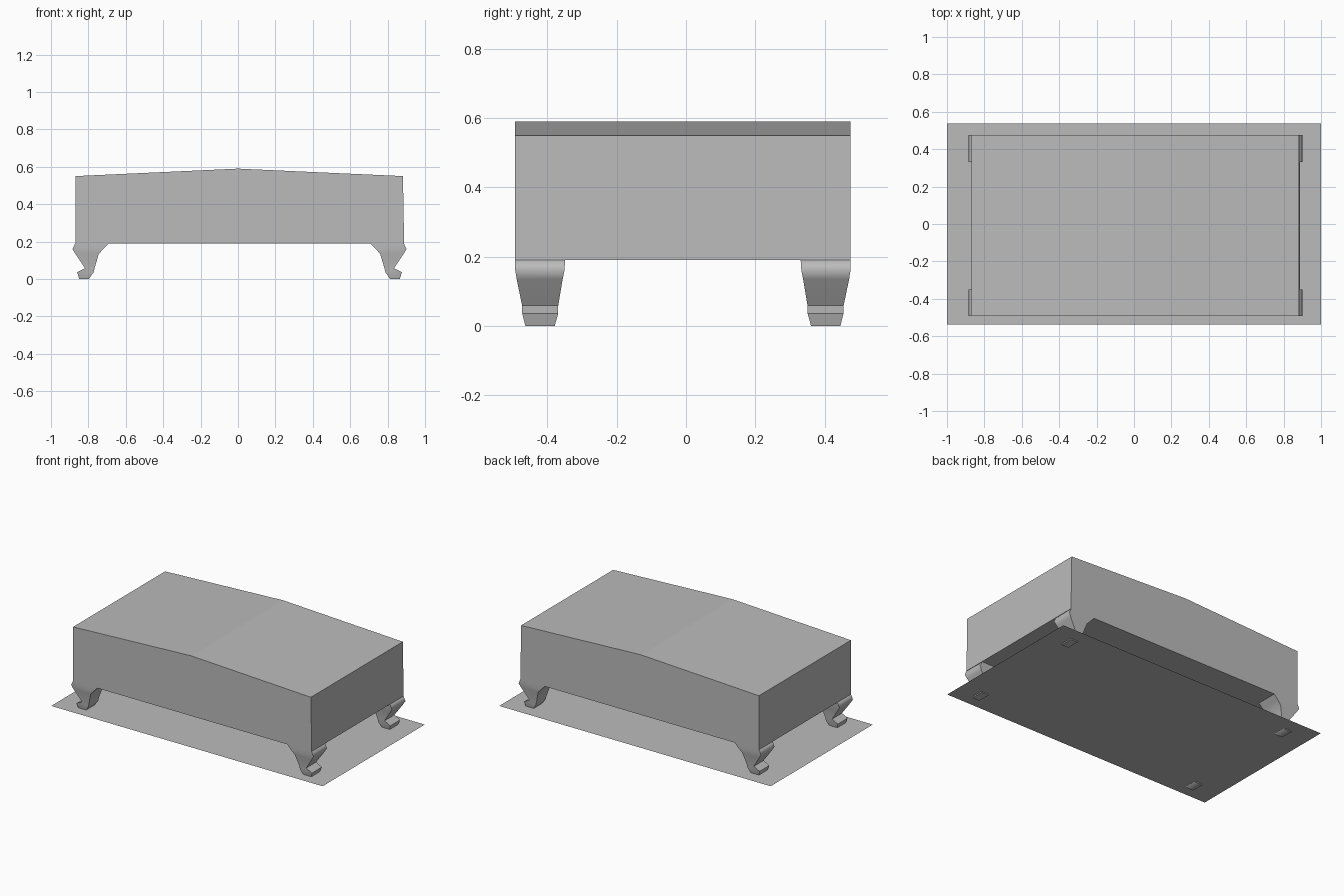
import bpy, bmesh, math

cube = bpy.data.objects.get("Cube")
if cube:
    bpy.data.objects.remove(cube, do_unlink=True)

CX, CY = 0.008, -0.009    # centre of the box on the base

grey = bpy.data.materials.new("mid grey")
grey.use_nodes = True
colour = (0.5, 0.5, 0.5, 1)
grey.diffuse_color = colour
grey.node_tree.nodes["Principled BSDF"].inputs["Base Color"].default_value = colour


def loft(name, rings, smooth=None):
    """Skin a list of equally sized point rings and cap both ends."""
    bm = bmesh.new()
    loops = [[bm.verts.new(p) for p in ring] for ring in rings]
    n = len(loops[0])
    for low, high in zip(loops, loops[1:]):
        for i in range(n):
            j = (i + 1) % n
            bm.faces.new((low[i], low[j], high[j], high[i]))
    bm.faces.new(loops[0])
    bm.faces.new(loops[-1])
    bmesh.ops.recalc_face_normals(bm, faces=bm.faces)
    mesh = bpy.data.meshes.new(name)
    bm.to_mesh(mesh)
    bm.free()
    mesh.materials.append(grey)
    obj = bpy.data.objects.new(name, mesh)
    bpy.context.collection.objects.link(obj)
    if smooth:
        bpy.ops.object.select_all(action='DESELECT')
        obj.select_set(True)
        bpy.context.view_layer.objects.active = obj
        bpy.ops.object.shade_smooth_by_angle(angle=math.radians(smooth))
    return obj


# Box with a shallow ridged lid
section = [(-0.87, 0.19), (0.888, 0.19), (0.882, 0.55), (0, 0.59), (-0.87, 0.55)]
loft("chest_body", [[(x, y, z) for x, z in section] for y in (-0.493, 0.475)])

# Thin floor sheet
bpy.ops.mesh.primitive_plane_add(size=1, location=(0, 0, 0.006))
sheet = bpy.context.object
sheet.name = "floor_sheet"
sheet.scale = (2, 1.075, 1)
sheet.data.materials.append(grey)

# Bracket legs: height, outer x, inner x, outer y, inner y
levels = [
    (0.19, 0.879, 0.70, 0.484, 0.34),
    (0.16, 0.893, 0.728, 0.484, 0.342),
    (0.135, 0.878, 0.752, 0.48, 0.347),
    (0.058, 0.826, 0.775, 0.464, 0.36),
    (0.036, 0.868, 0.78, 0.464, 0.36),
    (0.0, 0.857, 0.805, 0.455, 0.37),
]
for side, sx in (("left", 1), ("right", -1)):
    for end, sy in (("front", -1), ("back", 1)):
        rings = [[(CX + sx * x, CY + sy * y, z)
                  for x, y in ((xo, yo), (xi, yo), (xi, yi), (xo, yi))]
                 for z, xo, xi, yo, yi in levels]
        loft(f"{end}_{side}_leg", rings, smooth=70)
